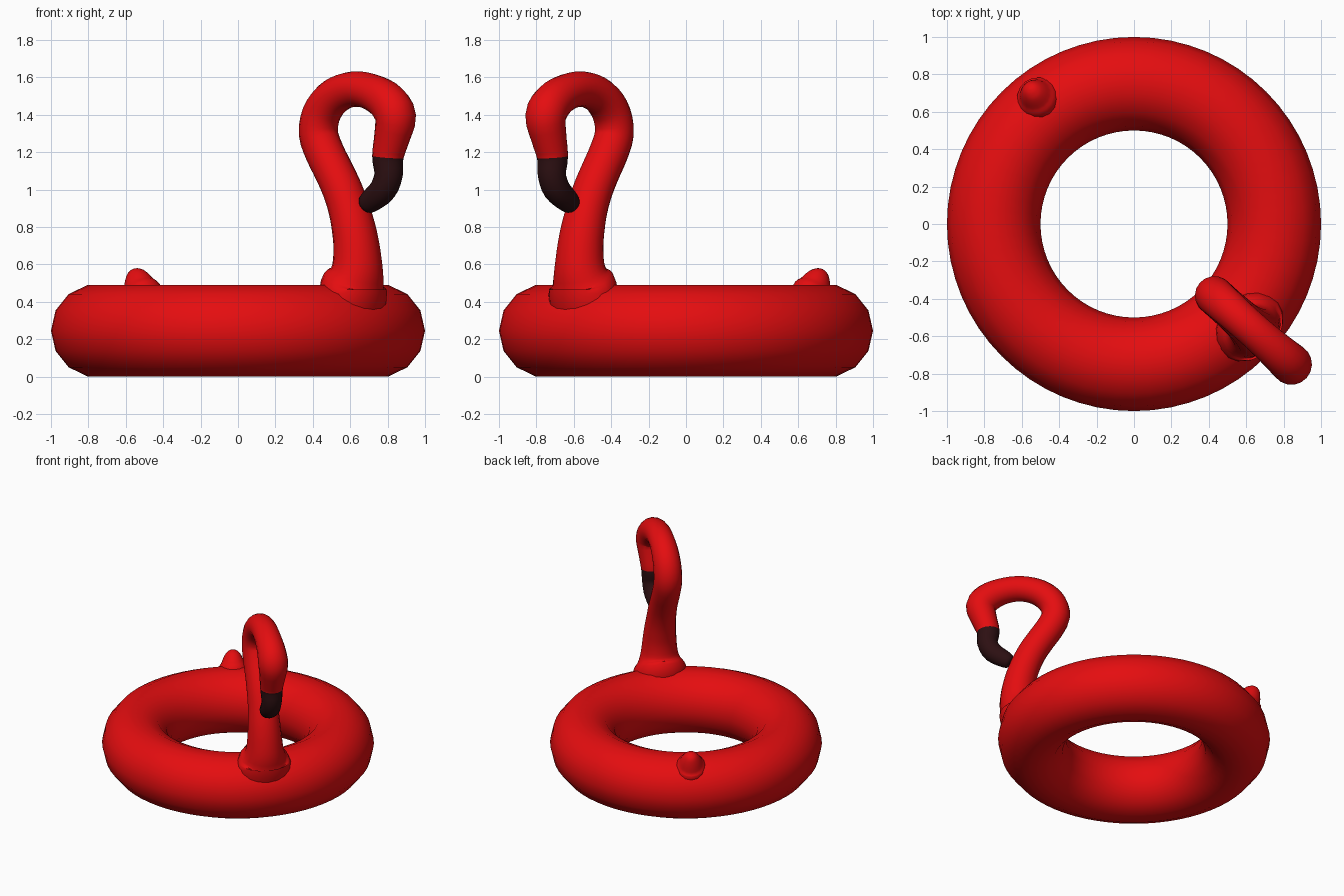
import bpy, bmesh, math
from mathutils import Vector

if "Cube" in bpy.data.objects:
    bpy.data.objects.remove(bpy.data.objects["Cube"])


def material(name, rgb):
    m = bpy.data.materials.new(name)
    m.diffuse_color = (*rgb, 1)
    m.use_nodes = True
    m.node_tree.nodes["Principled BSDF"].inputs["Base Color"].default_value = m.diffuse_color
    return m


RED = material("red vinyl", (0.78, 0.004, 0.005))
DARK = material("dark beak", (0.026, 0.005, 0.006))


def spline(a, b, c, d, t):
    # Catmull-Rom blend of four path points
    return 0.5 * (2 * b + (c - a) * t + (2 * a - 5 * b + 4 * c - d) * t * t
                  + (3 * b - a - 3 * c + d) * t ** 3)


def tube(name, angle, pts, sides=18, steps=3, dark_from=None):
    """Tube in a vertical radial plane; pts = (radial distance, z, in-plane radius, side radius)."""
    out = Vector((math.cos(angle), math.sin(angle), 0))
    side = Vector((-math.sin(angle), math.cos(angle), 0))
    up = Vector((0, 0, 1))
    p = [Vector(q) for q in pts]
    path = []
    for i in range(len(p) - 1):
        four = p[max(i - 1, 0)], p[i], p[i + 1], p[min(i + 2, len(p) - 1)]
        path += [spline(*four, k / steps) for k in range(steps)]
    path.append(p[-1])
    bm = bmesh.new()
    rings = []
    for i, q in enumerate(path):
        d = path[min(i + 1, len(path) - 1)] - path[max(i - 1, 0)]
        tangent = (out * d[0] + up * d[1]).normalized()
        normal = side.cross(tangent)
        centre = out * q[0] + up * q[1]
        rings.append([bm.verts.new(centre + normal * q[2] * math.cos(a) + side * q[3] * math.sin(a))
                      for a in (math.tau * k / sides for k in range(sides))])
    for i in range(len(rings) - 1):
        for k in range(sides):
            n = (k + 1) % sides
            f = bm.faces.new((rings[i][k], rings[i][n], rings[i + 1][n], rings[i + 1][k]))
            f.material_index = int(dark_from is not None and i >= dark_from * steps)
    bm.faces.new(rings[0][::-1])
    cap = bm.faces.new(rings[-1])
    cap.material_index = int(dark_from is not None)
    bmesh.ops.recalc_face_normals(bm, faces=bm.faces)
    me = bpy.data.meshes.new(name)
    bm.to_mesh(me)
    bm.free()
    me.materials.append(RED)
    if dark_from is not None:
        me.materials.append(DARK)
    ob = bpy.data.objects.new(name, me)
    bpy.context.collection.objects.link(ob)
    smooth(ob)
    return ob


def smooth(ob):
    bpy.ops.object.select_all(action='DESELECT')
    ob.select_set(True)
    bpy.context.view_layer.objects.active = ob
    bpy.ops.object.shade_smooth_by_angle(angle=math.radians(50))


# Inflated swim ring
bpy.ops.mesh.primitive_torus_add(major_segments=64, minor_segments=14,
                                 major_radius=0.75, minor_radius=0.25, location=(0, 0, 0.246))
ring = bpy.context.object
ring.name = "swim_ring"
ring.data.materials.append(RED)
smooth(ring)

# Neck, head and beak: (x seen from the front, z, in-plane radius, side radius)
heading = math.radians(-41.7)
neck = [
    (.600, .30, .14, .20), (.615, .42, .16, .205), (.617, .49, .165, .19), (.632, .54, .145, .155),
    (.638, .60, .132, .136), (.633, .70, .122, .125), (.617, .80, .116, .118),
    (.592, .90, .110, .110), (.558, 1.00, .107, .107), (.512, 1.10, .105, .105),
    (.463, 1.20, .105, .105), (.430, 1.30, .105, .105), (.444, 1.40, .103, .103),
    (.495, 1.48, .100, .100), (.565, 1.525, .096, .096), (.645, 1.538, .095, .095),
    (.730, 1.515, .099, .099), (.802, 1.465, .108, .106), (.842, 1.39, .110, .110),
    (.823, 1.28, .096, .096), (.801, 1.175, .084, .084), (.805, 1.08, .076, .076),
    (.775, 1.00, .073, .073), (.715, .945, .064, .062), (.685, .920, .052, .050),
    (.675, .911, .030, .030),
]
c = math.cos(heading)
tube("neck_head_and_beak", heading, [(x / c, z, a, b) for x, z, a, b in neck], dark_from=20)

# Small tail nub on the far side of the ring
tail = [(.825, .37, .12, .12), (.850, .45, .115, .11), (.868, .485, .092, .088),
        (.888, .525, .070, .068), (.902, .553, .050, .048), (.909, .569, .028, .028),
        (.912, .576, .006, .006)]
tube("tail", math.atan2(.70, -.535), tail, sides=16)
